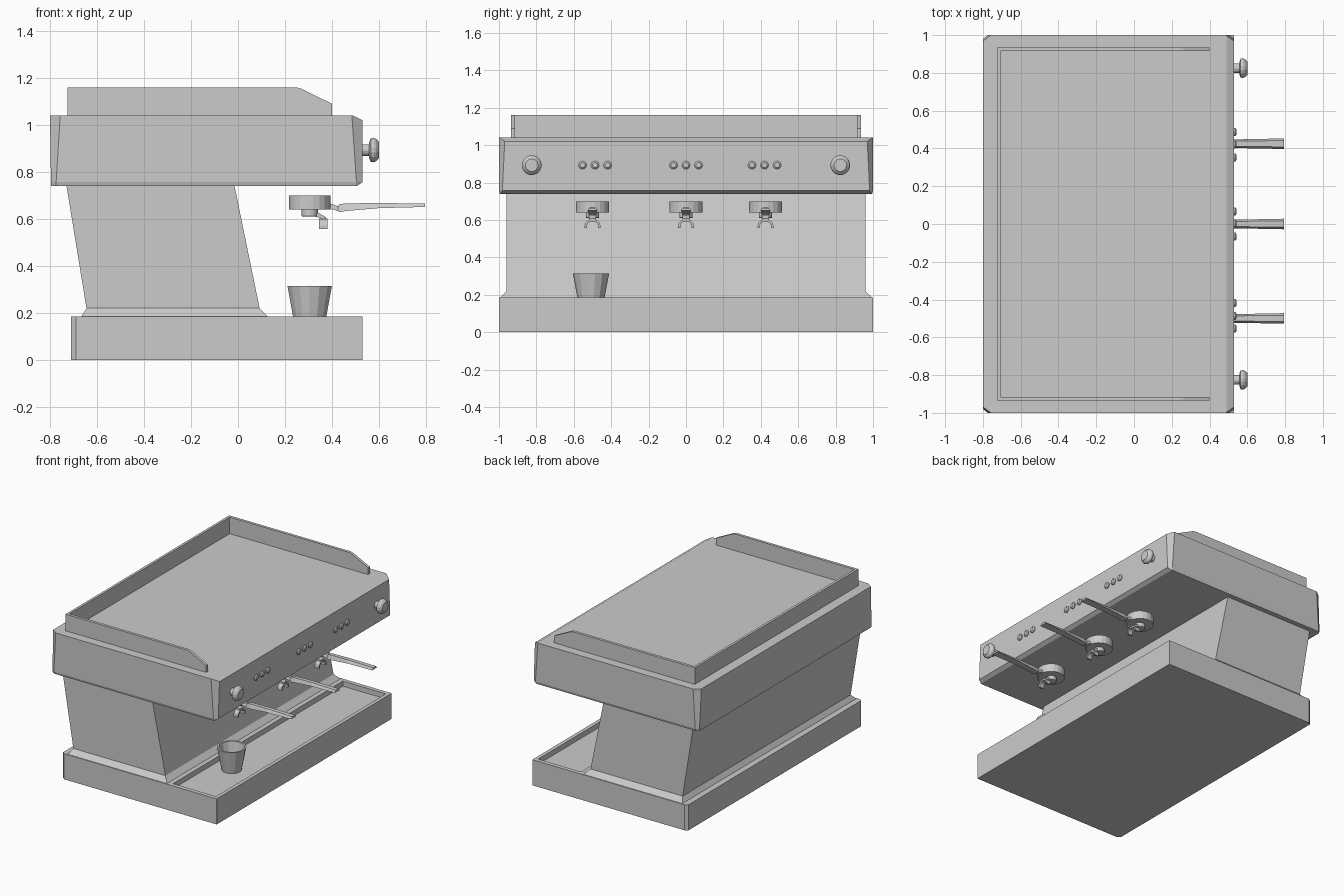
import bpy, bmesh
from math import pi, cos, sin
from mathutils import Matrix

if "Cube" in bpy.data.objects:
    bpy.data.objects.remove(bpy.data.objects["Cube"])


def finish(name, bm):
    bmesh.ops.recalc_face_normals(bm, faces=bm.faces)
    me = bpy.data.meshes.new(name)
    bm.to_mesh(me)
    bm.free()
    ob = bpy.data.objects.new(name, me)
    bpy.context.collection.objects.link(ob)
    return ob


def loft(name, rings, closed=False):
    """Skin equal-length point rings; cap the ends unless the loop is closed."""
    bm = bmesh.new()
    vs = [[bm.verts.new(p) for p in r] for r in rings]
    n = len(vs[0])
    pairs = list(zip(vs, vs[1:])) + ([(vs[-1], vs[0])] if closed else [])
    for a, b in pairs:
        for i in range(n):
            j = (i + 1) % n
            bm.faces.new((a[i], a[j], b[j], b[i]))
    if not closed:
        bm.faces.new(vs[0])
        bm.faces.new(vs[-1])
    return finish(name, bm)


def plan(x0, x1, y, z, cb, cf):
    """Rectangle in plan with clipped back (cb) and front (cf) corners."""
    half = [(x0, y - cb * .75), (x0 + cb, y), (x1 - cf, y), (x1, y - cf * .7)]
    return [(a, b, z) for a, b in half] + [(a, -b, z) for a, b in reversed(half)]


def rect(x0, x1, y, z):
    return [(x0, -y, z), (x1, -y, z), (x1, y, z), (x0, y, z)]


def extrude_y(name, profile, y0, y1):
    return loft(name, [[(x, y, z) for x, z in profile] for y in (y0, y1)])


def lathe(name, profile, n, loc, along_x=False):
    """Spin (radius, height) points; the profile ends are capped."""
    rings = [[(r * cos(2 * pi * (i + .5) / n), r * sin(2 * pi * (i + .5) / n), h)
              for i in range(n)] for r, h in profile]
    ob = loft(name, rings)
    rot = Matrix.Rotation(pi / 2, 4, 'Y') if along_x else Matrix()
    ob.data.transform(Matrix.Translation(loc) @ rot)
    return ob


# Base with a sunken drip tray at the serving side
base = loft("base", [plan(-.71, .53, 1, 0, .02, .001), plan(-.71, .53, 1, .185, .02, .001)])
cutter = loft("tray_cutter", [rect(.16, .503, .97, .148), rect(.16, .503, .97, .3)])
cutter.hide_render = True
cutter.hide_viewport = True
cut = base.modifiers.new("drip_tray", 'BOOLEAN')
cut.object = cutter
cut.operation = 'DIFFERENCE'
cut.solver = 'EXACT'

# Flared skirt and leaning body
loft("body_skirt", [rect(-.668, .128, .995, .183), rect(-.645, .092, .96, .22)])
loft("body", [rect(-.645, .092, .96, .22), rect(-.73, -.015, .96, .742)])

# Overhanging head with clipped corners and bevelled front edges
loft("head", [plan(-.795, .505, .995, .74, .02, .003),
              plan(-.796, .53, 1, .757, .022, .026),
              plan(-.8, .53, 1, 1.02, .042, .044),
              plan(-.8, .49, 1, 1.04, .042, .005)])

# Cup rail on three sides of the top
side = [(-.725, 1.038), (.4, 1.038), (.4, 1.09), (.27, 1.154), (.25, 1.16), (-.725, 1.16)]
for s, tag in ((-1, "front"), (1, "rear")):
    extrude_y("cup_rail_" + tag, side, s * .935, s * .915)
loft("cup_rail_back", [rect(-.725, -.707, .915, 1.038), rect(-.725, -.707, .915, 1.16)])

# Steam knobs
knob = [(.025, -.01), (.025, .03), (.034, .03), (.051, .037), (.053, .05), (.048, .06), (.034, .073)]
for s in (-1, 1):
    lathe("steam_knob", knob, 16, (.528, s * .825, .893), True)

# Brew stations: buttons, filter basket, twin spout and handle
basket = [(.03, .61), (.035, .612), (.035, .64), (.09, .64), (.09, .7), (.08, .7), (.078, .65), (.01, .65)]
handle = [(.385, .657, .022, .012), (.425, .644, .016, .01), (.432, .646, .02, .017),
          (.46, .65, .022, .016), (.6, .657, .024, .011), (.795, .658, .028, .007)]
for y, yb in ((-.5, -.486), (0, 0), (.425, .42)):
    for k in (-1, 0, 1):
        lathe("brew_button", [(.022, -.005), (.022, .006), (.014, .013)], 12,
              (.53, yb + k * .067, .893), True)
    lathe("filter_basket", basket, 20, (.305, y, 0))
    loft("filter_handle", [[(x, y - w, z - h), (x, y + w, z - h), (x, y + w * .6, z + h),
                            (x, y - w * .6, z + h)] for x, z, w, h in handle])
    loft("spout_bridge", [[(x, y + a * .018, z + b * .009) for a, b in
                           ((-1, -1), (1, -1), (1, 1), (-1, 1))]
                          for x, z in ((.3, .625), (.345, .615), (.375, .598))])
    path = [(-1, .557)] + [(-cos(pi * i / 8), .572 + .03 * sin(pi * i / 8)) for i in range(9)] + [(1, .557)]
    inner = [(c * .029, .572 + (z - .572) * .65 if z > .572 else z) for c, z in path]
    outline = [(c * .042, z) for c, z in path] + inner[::-1]
    loft("twin_spout", [[(x, y + a, z) for a, z in outline] for x in (.345, .38)])

# Espresso cup standing in the tray
lathe("cup", [(.066, .149), (.097, .315), (.085, .315), (.08, .285), (.06, .165)], 14, (.305, -.508, 0))
